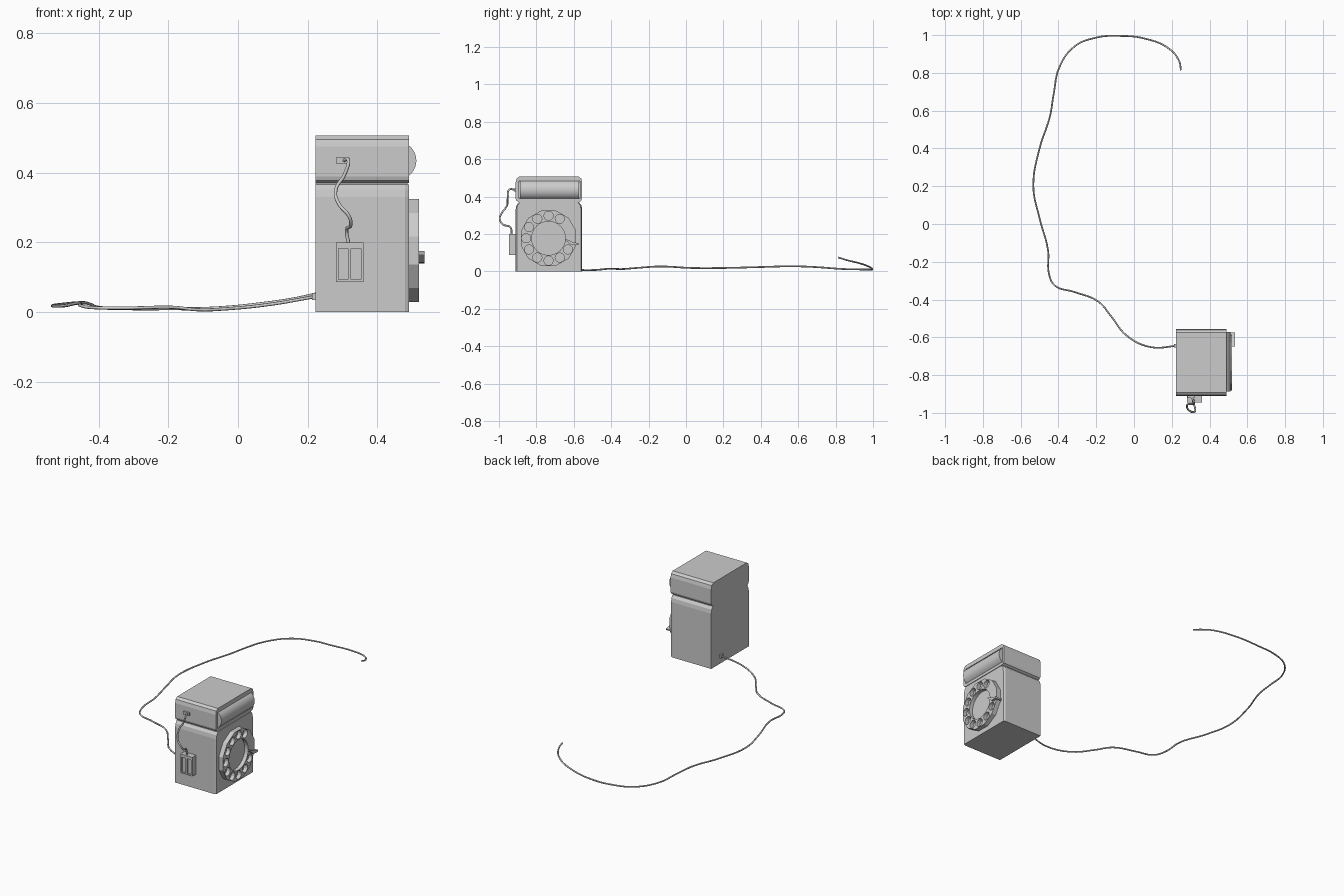
import bpy, bmesh, math
from mathutils import Vector

if "Cube" in bpy.data.objects:
    bpy.data.objects.remove(bpy.data.objects["Cube"])


def prism(name, pts, rings, axis='x', smooth=False):
    """Extrude a 2D profile along an axis; rings = [(position, width scale)]."""
    bm = bmesh.new()
    mid = (min(p[0] for p in pts) + max(p[0] for p in pts)) / 2
    loops = []
    for pos, s in rings:
        loop = []
        for u, v in pts:
            u = mid + (u - mid) * s
            loop.append(bm.verts.new((pos, u, v) if axis == 'x' else (u, pos, v)))
        loops.append(loop)
    n = len(pts)
    for a, b in zip(loops, loops[1:]):
        for i in range(n):
            bm.faces.new((a[i], a[(i + 1) % n], b[(i + 1) % n], b[i]))
    bm.faces.new(loops[0])
    bm.faces.new(loops[-1])
    bmesh.ops.recalc_face_normals(bm, faces=bm.faces)
    mesh = bpy.data.meshes.new(name)
    bm.to_mesh(mesh)
    bm.free()
    ob = bpy.data.objects.new(name, mesh)
    bpy.context.collection.objects.link(ob)
    if smooth:
        bpy.ops.object.select_all(action='DESELECT')
        ob.select_set(True)
        bpy.context.view_layer.objects.active = ob
        bpy.ops.object.shade_smooth_by_angle(angle=math.radians(35))
    return ob


def circle(cu, cv, r, n, start=0.0):
    return [(cu + r * math.cos(start + 2 * math.pi * i / n),
             cv + r * math.sin(start + 2 * math.pi * i / n)) for i in range(n)]


def box(name, x0, x1, y0, y1, z0, z1):
    return prism(name, [(y0, z0), (y1, z0), (y1, z1), (y0, z1)], [(x0, 1), (x1, 1)])


def cut(target, cutter):
    cutter.hide_render = True
    cutter.display_type = 'WIRE'
    mod = target.modifiers.new("cut", 'BOOLEAN')
    mod.operation = 'DIFFERENCE'
    mod.solver = 'EXACT'
    mod.object = cutter


def cord(name, pts, r):
    curve = bpy.data.curves.new(name, 'CURVE')
    curve.dimensions = '3D'
    curve.bevel_depth = r
    curve.bevel_resolution = 2
    curve.resolution_u = 6
    curve.use_fill_caps = True
    sp = curve.splines.new('BEZIER')
    sp.bezier_points.add(len(pts) - 1)
    for bp, p in zip(sp.bezier_points, pts):
        bp.co = Vector(p)
        bp.handle_left_type = bp.handle_right_type = 'AUTO'
    ob = bpy.data.objects.new(name, curve)
    bpy.context.collection.objects.link(ob)
    return ob


CY, HW = -0.733, 0.178          # body centre and half width in y
XB, XF = 0.222, 0.491           # back and front of the casing


def mirrored(half):
    """Mirror an (inset, z) half profile about the body centre."""
    right = [(CY + HW - i, z) for i, z in half]
    return right + [(2 * CY - y, z) for y, z in reversed(right)]


# casing: lower body, neck and head
prism("body", mirrored([(0, 0), (0, 0.33), (0.004, 0.352), (0.016, 0.367)]),
      [(XB, 1), (0.479, 1), (XF, 0.965)])
prism("neck", mirrored([(0.018, 0.36), (0.018, 0.38)]), [(XB, 1), (XF - 0.004, 1)])
head = prism("head", mirrored([(0.016, 0.371), (0.004, 0.378), (0, 0.39), (0, 0.475),
                               (0.005, 0.496), (0.02, 0.507)]), [(XB, 1), (XF, 1)])

# rounded bar in a slot on the head
cut(head, box("bar_slot_cutter", 0.465, 0.55, -0.893, -0.568, 0.388, 0.482))
prism("head_bar", circle(0.457, 0.435, 0.055, 48), [(-0.888, 1), (-0.573, 1)],
      axis='y', smooth=True)

# twelve-sided dial with a recessed centre and ten finger holes
DY, DZ = -0.735, 0.177
dial = prism("dial", circle(DY, DZ, 0.153, 12, math.radians(15)), [(0.485, 1), (0.519, 1)])
cut(dial, prism("dial_centre_cutter", circle(DY, DZ, 0.09, 32), [(0.496, 1), (0.56, 1)]))
for k in range(10):
    a = math.radians(60 + 30 * k)
    hole = circle(DY + 0.12 * math.cos(a), DZ + 0.12 * math.sin(a), 0.0245, 14)
    cut(dial, prism("finger_hole_cutter_%d" % k, hole, [(0.496, 1), (0.56, 1)]))

# finger stop
prism("finger_stop", [(-0.648, 0.176), (-0.645, 0.166), (-0.615, 0.142), (-0.578, 0.14),
                      (-0.574, 0.15), (-0.605, 0.156)], [(0.517, 1), (0.535, 1)])
box("finger_stop_post", 0.48, 0.525, -0.585, -0.575, 0.141, 0.15)

# small framed box on the side
box("side_box", 0.281, 0.36, -0.937, -0.905, 0.086, 0.2)
for i, (x0, x1, z0, z1) in enumerate([(0.281, 0.288, 0.086, 0.2), (0.353, 0.36, 0.086, 0.2),
                                      (0.316, 0.325, 0.093, 0.183),
                                      (0.288, 0.353, 0.183, 0.2), (0.288, 0.353, 0.086, 0.093)]):
    box("side_box_frame_%d" % i, x0, x1, -0.946, -0.936, z0, z1)

# short cord with its plug
box("head_plug", 0.282, 0.32, -0.92, -0.905, 0.427, 0.444)
cord("short_cord", [(0.302, -0.912, 0.435), (0.317, -0.945, 0.436), (0.306, -0.953, 0.395),
                    (0.281, -0.957, 0.352), (0.29, -0.986, 0.31), (0.319, -0.995, 0.275),
                    (0.324, -0.978, 0.25), (0.312, -0.94, 0.236), (0.318, -0.932, 0.195)], 0.005)

# long cord trailing from the back
box("cord_socket", 0.212, 0.23, -0.655, -0.635, 0.035, 0.055)
cord("long_cord", [(0.225, -0.645, 0.045), (0.09, -0.652, 0.022), (-0.04, -0.59, 0.009),
                   (-0.12, -0.49, 0.007), (-0.19, -0.41, 0.014), (-0.315, -0.36, 0.012),
                   (-0.42, -0.325, 0.013), (-0.45, -0.265, 0.018), (-0.455, -0.14, 0.026),
                   (-0.5, 0.03, 0.018), (-0.533, 0.2, 0.018), (-0.5, 0.4, 0.023),
                   (-0.445, 0.57, 0.027), (-0.425, 0.69, 0.023), (-0.395, 0.83, 0.013),
                   (-0.315, 0.94, 0.01), (-0.2, 0.987, 0.01), (-0.08, 0.996, 0.011),
                   (0.065, 0.98, 0.024), (0.19, 0.925, 0.044), (0.24, 0.86, 0.06),
                   (0.248, 0.815, 0.074)], 0.0045)
